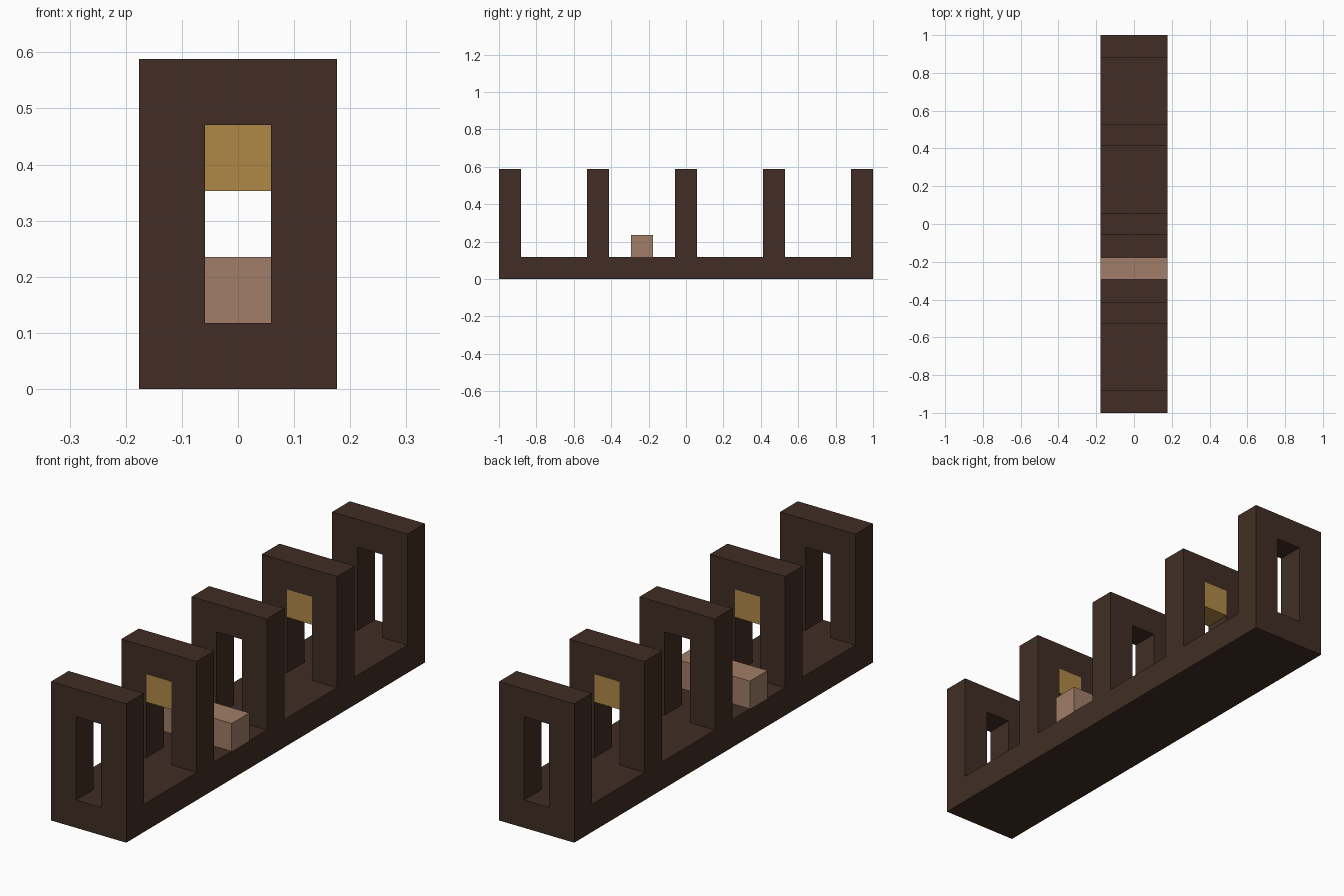
import bpy
import bmesh

cube = bpy.data.objects.get("Cube")
if cube:
    bpy.data.objects.remove(cube, do_unlink=True)

U = 2 / 17  # one block
HALF = 1.5 * U


def material(name, rgb):
    m = bpy.data.materials.new(name)
    m.use_nodes = True
    color = (*rgb, 1)
    m.diffuse_color = color
    m.node_tree.nodes["Principled BSDF"].inputs["Base Color"].default_value = color
    return m


def extrude_profile(name, profile, y, depth, mat):
    """Extrude an (x, z) outline along y, centred on y."""
    bm = bmesh.new()
    face = bm.faces.new([bm.verts.new((x, y - depth / 2, z)) for x, z in profile])
    result = bmesh.ops.extrude_face_region(bm, geom=[face])
    moved = [v for v in result["geom"] if isinstance(v, bmesh.types.BMVert)]
    bmesh.ops.translate(bm, verts=moved, vec=(0, depth, 0))
    bmesh.ops.recalc_face_normals(bm, faces=bm.faces)
    mesh = bpy.data.meshes.new(name)
    bm.to_mesh(mesh)
    bm.free()
    mesh.materials.append(mat)
    obj = bpy.data.objects.new(name, mesh)
    bpy.context.collection.objects.link(obj)
    return obj


def rect(half_width, bottom, top):
    return [(-half_width, bottom), (half_width, bottom),
            (half_width, top), (-half_width, top)]


wood = material("dark brown wood", (0.052, 0.027, 0.018))
gold = material("lamp gold", (0.434, 0.250, 0.061))
pink = material("dusty pink", (0.356, 0.205, 0.138))

# Long floor slab
extrude_profile("floor", rect(HALF, 0, U), 0, 2, wood)

# Five doorway arches, with a lamp under the lintel of the second and fourth
arch = [(-HALF, U), (-U / 2, U), (-U / 2, 4 * U), (U / 2, 4 * U),
        (U / 2, U), (HALF, U), (HALF, 5 * U), (-HALF, 5 * U)]
for i in range(5):
    y = (i - 2) * 4 * U
    extrude_profile(f"arch_{i + 1}", arch, y, U, wood)
    if i % 2:
        extrude_profile(f"lamp_{i + 1}", rect(U / 2, 3 * U, 4 * U), y, U, gold)

# Bench block across the floor
extrude_profile("bench", rect(HALF, U, 2 * U), -2 * U, U, pink)
